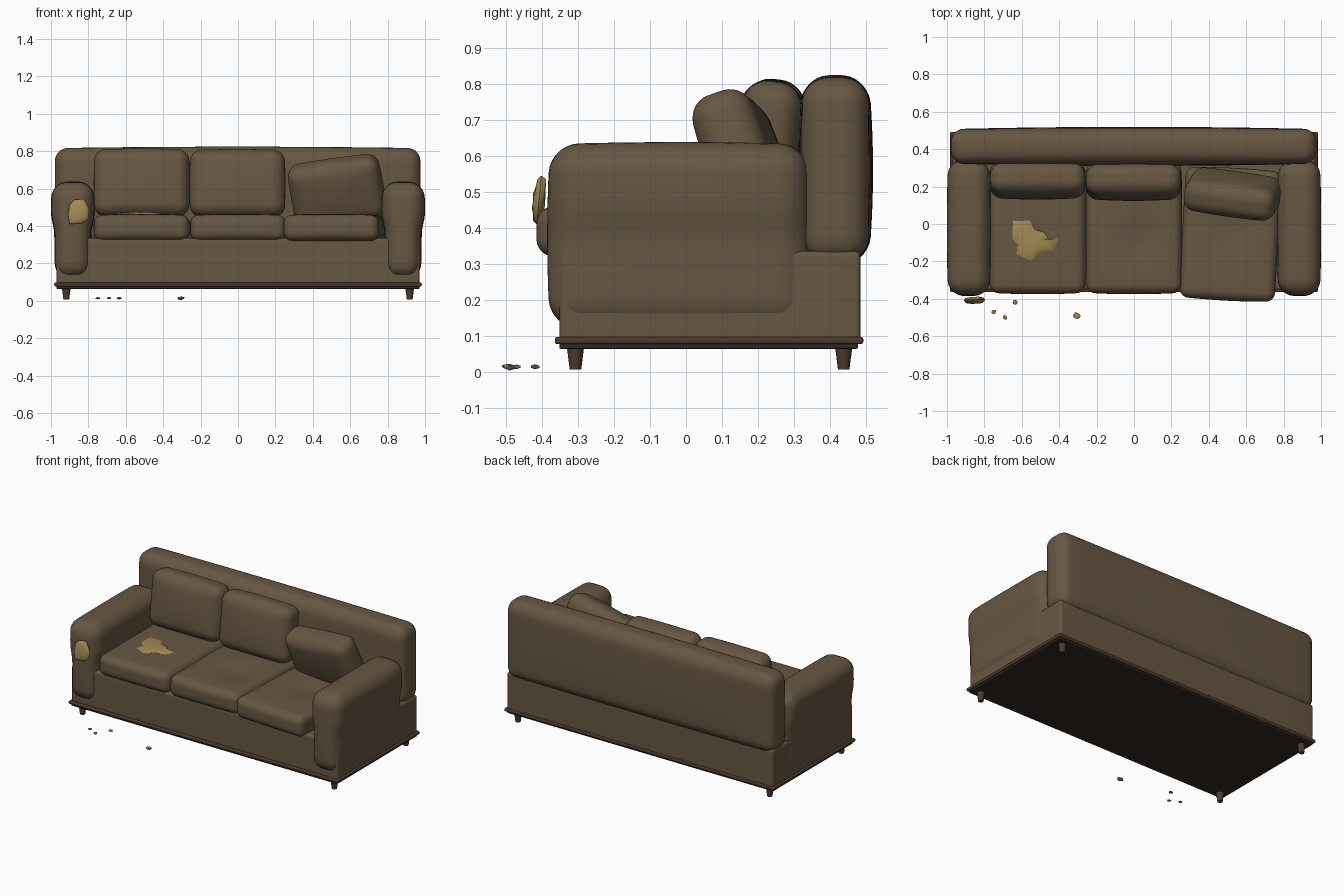
import bpy, bmesh, math, random
from mathutils import Vector, Euler

if "Cube" in bpy.data.objects:
    bpy.data.objects.remove(bpy.data.objects["Cube"])

random.seed(4)


def material(name, rgb):
    m = bpy.data.materials.new(name)
    m.diffuse_color = (*rgb, 1)
    m.use_nodes = True
    m.node_tree.nodes["Principled BSDF"].inputs["Base Color"].default_value = m.diffuse_color
    return m


LEATHER = material("leather", (0.135, 0.095, 0.055))
WOOD = material("wood", (0.075, 0.045, 0.028))
LINING = material("lining", (0.03, 0.022, 0.016))
FOAM = material("foam", (0.36, 0.25, 0.085))


def finish(bm, name, mat, angle=50):
    bmesh.ops.recalc_face_normals(bm, faces=bm.faces)
    me = bpy.data.meshes.new(name)
    bm.to_mesh(me)
    bm.free()
    me.materials.append(mat)
    ob = bpy.data.objects.new(name, me)
    bpy.context.collection.objects.link(ob)
    bpy.ops.object.select_all(action='DESELECT')
    ob.select_set(True)
    bpy.context.view_layer.objects.active = ob
    bpy.ops.object.shade_smooth_by_angle(angle=math.radians(angle))
    return ob


def padded(name, center, size, r, rot=(0, 0, 0), puff=(0, 0, 0), deform=None, mat=LEATHER):
    """Rounded box; puff swells each axis, deform edits local points."""
    bm = bmesh.new()
    bmesh.ops.create_cube(bm, size=2)
    bmesh.ops.subdivide_edges(bm, edges=bm.edges[:], cuts=19, use_grid_fill=True)
    half = [s / 2 for s in size]
    turn = Euler([math.radians(a) for a in rot]).to_matrix()
    for v in bm.verts:
        p, core = Vector(), Vector()
        for i in range(3):
            u, inner = abs(v.co[i]), half[i] - r
            a = inner * u / 0.6 if u < 0.6 else inner + r * (u - 0.6) / 0.4
            p[i] = math.copysign(a, v.co[i])
            core[i] = max(-inner, min(inner, p[i]))
        p = core + (p - core).normalized() * r
        n = [p[i] / half[i] for i in range(3)]
        q = p.copy()
        for i in range(3):
            j, k = (i + 1) % 3, (i + 2) % 3
            q[i] += puff[i] * n[i] * (1 - n[j] ** 2) * (1 - n[k] ** 2)
        if deform:
            deform(q, n)
        v.co = turn @ q + Vector(center)
    return finish(bm, name, mat)


def dent(x, y, depth, radius):
    def f(q, n):
        if n[2] > 0:
            q.z -= depth * math.exp(-((q.x - x) ** 2 + (q.y - y) ** 2) / radius ** 2)
    return f


def lump(name, outline, to_world, thick):
    """Ragged foam pad grown from an outline."""
    n = len(outline)
    cx, cy = (sum(p[i] for p in outline) / n for i in (0, 1))
    bm = bmesh.new()

    def ring(f, h):
        return [bm.verts.new(to_world(cx + (x - cx) * f, cy + (y - cy) * f,
                h * random.uniform(0.75, 1))) for x, y in outline]
    rings = [ring(f, h * thick) for f, h in
             ((0.4, -1), (0.85, -0.8), (1, 0), (0.85, 0.6), (0.6, 0.9), (0.3, 1))]
    for a, b in zip(rings, rings[1:]):
        for i in range(n):
            bm.faces.new((a[i], a[(i + 1) % n], b[(i + 1) % n], b[i]))
    bm.faces.new(rings[0])
    bm.faces.new(rings[-1])
    return finish(bm, name, FOAM)


# Frame: underside lining, wooden rail, upholstered body
padded("underside", (0, 0.063, 0.072), (1.94, 0.83, 0.016), 0.004, mat=LINING)
padded("rail", (0, 0.064, 0.087), (1.965, 0.857, 0.02), 0.007, mat=WOOD)
padded("body", (0, 0.067, 0.21), (1.94, 0.836, 0.25), 0.015)

# Tapered legs
for sx in (-1, 1):
    for y in (-0.307, 0.438):
        bm = bmesh.new()
        bmesh.ops.create_cone(bm, cap_ends=True, segments=14, radius1=0.016, radius2=0.024, depth=0.062)
        bmesh.ops.translate(bm, verts=bm.verts, vec=(sx * 0.918, y, 0.038))
        finish(bm, "leg", WOOD, 40)

# Backrest
padded("backrest", (-0.002, 0.415, 0.56), (1.955, 0.185, 0.512), 0.07, puff=(0, 0.012, 0.008))


# Arms: full at the top, pinched lower down
def arm_shape(q, n):
    t = max(0, min(1, (q.z + 0.02) / 0.12))
    q.x *= 0.84 + 0.16 * t * t * (3 - 2 * t)


for sx in (-1, 1):
    padded("arm", (sx * 0.883, -0.02, 0.377), (0.225, 0.715, 0.51), 0.08,
           puff=(0.006, 0.008, 0.006), deform=arm_shape)

# Seat cushions, the right one pulled askew
for x, y, turn, hollow in ((-0.515, -0.02, 0, (0, -0.05, 0.008, 0.1)),
                           (0, -0.02, 0, (0.03, -0.07, 0.022, 0.11)),
                           (0.515, -0.055, -3, (0.03, 0.02, 0.022, 0.11))):
    padded("seat_cushion", (x, y, 0.39), (0.508, 0.695, 0.138), 0.045, rot=(0, 0, turn),
           puff=(0.003, 0.008, 0.008), deform=dent(*hollow))

# Back cushions, the right one slumped forward
for x, y, z in ((-0.515, 0.232, 0.63), (-0.003, 0.225, 0.627)):
    padded("back_cushion", (x, y, z), (0.505, 0.155, 0.355), 0.06, rot=(-7, 0, 0),
           puff=(0.004, 0.018, 0.006))
padded("slumped_cushion", (0.53, 0.16, 0.59), (0.49, 0.165, 0.335), 0.06, rot=(19, -8, -8),
       puff=(0.004, 0.018, 0.006))

# Foam bursting through the seat and the arm front
lump("seat_foam", [(-0.65, 0.02), (-0.56, 0.02), (-0.53, -0.03), (-0.48, -0.045), (-0.46, -0.08),
                   (-0.405, -0.08), (-0.43, -0.14), (-0.5, -0.15), (-0.55, -0.2), (-0.63, -0.16),
                   (-0.62, -0.11), (-0.65, -0.08)],
     lambda x, y, h: (x, y, 0.463 + h), 0.013)
lump("arm_foam", [(-0.90, 0.515), (-0.875, 0.54), (-0.825, 0.545), (-0.795, 0.49), (-0.80, 0.44),
                  (-0.83, 0.415), (-0.90, 0.41), (-0.91, 0.46)],
     lambda x, z, h: (x, -0.408 + (z - 0.48) * 0.1 - h, z), 0.018)

# Foam crumbs on the floor
for x, y, r in ((-0.75, -0.47, 0.014), (-0.69, -0.5, 0.013), (-0.635, -0.42, 0.014), (-0.305, -0.49, 0.02)):
    bm = bmesh.new()
    bmesh.ops.create_icosphere(bm, subdivisions=1, radius=r)
    for v in bm.verts:
        v.co *= random.uniform(0.8, 1.15)
        v.co = (v.co.x + x, v.co.y + y, v.co.z * 0.5 + 0.014)
    finish(bm, "foam_crumb", FOAM, 20)
